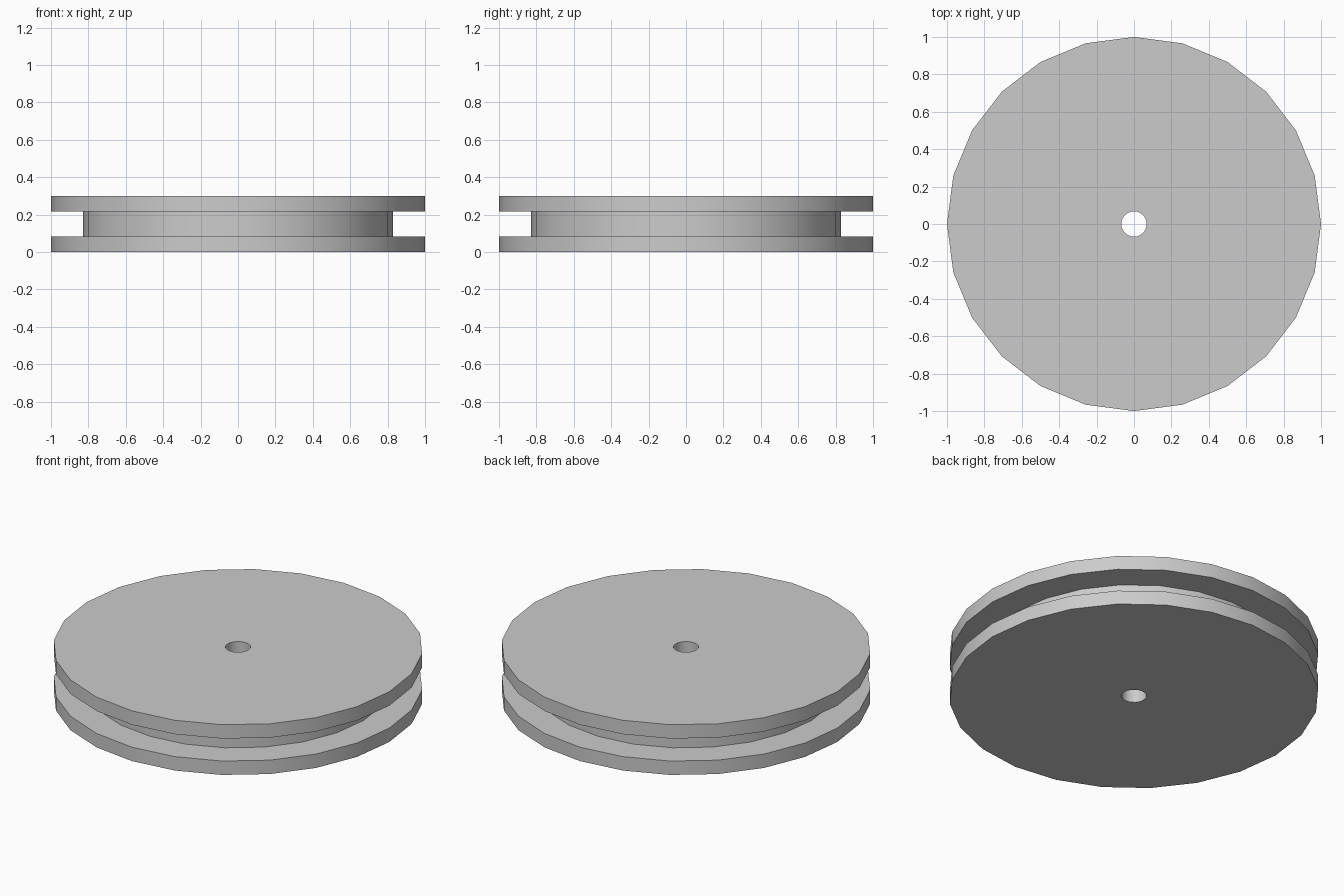
import bpy
import bmesh
import math
from mathutils import Matrix, Vector

if "Cube" in bpy.data.objects:
    bpy.data.objects.remove(bpy.data.objects["Cube"])

SIDES = 24
RIM, HUB, BORE = 1.0, 0.83, 0.068
HEIGHT, FLANGE = 0.3, 0.083

# Plain grey material
grey = bpy.data.materials.new("plain grey")
grey.use_nodes = True
colour = (0.6, 0.6, 0.6, 1.0)
grey.diffuse_color = colour
grey.node_tree.nodes["Principled BSDF"].inputs["Base Color"].default_value = colour

# Closed cross-section: bore, lower flange, groove, upper flange
profile = [
    (BORE, 0), (RIM, 0), (RIM, FLANGE), (HUB, FLANGE),
    (HUB, HEIGHT - FLANGE), (RIM, HEIGHT - FLANGE), (RIM, HEIGHT), (BORE, HEIGHT),
]

# Revolve the cross-section into a grooved wheel
bm = bmesh.new()
rings = []
for i in range(SIDES):
    turn = Matrix.Rotation(math.tau * i / SIDES, 3, "Z")
    rings.append([bm.verts.new(turn @ Vector((r, 0, z))) for r, z in profile])
for i, ring in enumerate(rings):
    after = rings[(i + 1) % SIDES]
    for j in range(len(profile)):
        k = (j + 1) % len(profile)
        bm.faces.new((ring[j], after[j], after[k], ring[k]))
bmesh.ops.recalc_face_normals(bm, faces=bm.faces)

mesh = bpy.data.meshes.new("pulley_wheel")
bm.to_mesh(mesh)
bm.free()
mesh.materials.append(grey)
wheel = bpy.data.objects.new("pulley_wheel", mesh)
bpy.context.collection.objects.link(wheel)

# Smooth round walls, crisp edges
bpy.ops.object.select_all(action="DESELECT")
wheel.select_set(True)
bpy.context.view_layer.objects.active = wheel
bpy.ops.object.shade_smooth_by_angle(angle=math.radians(30))
